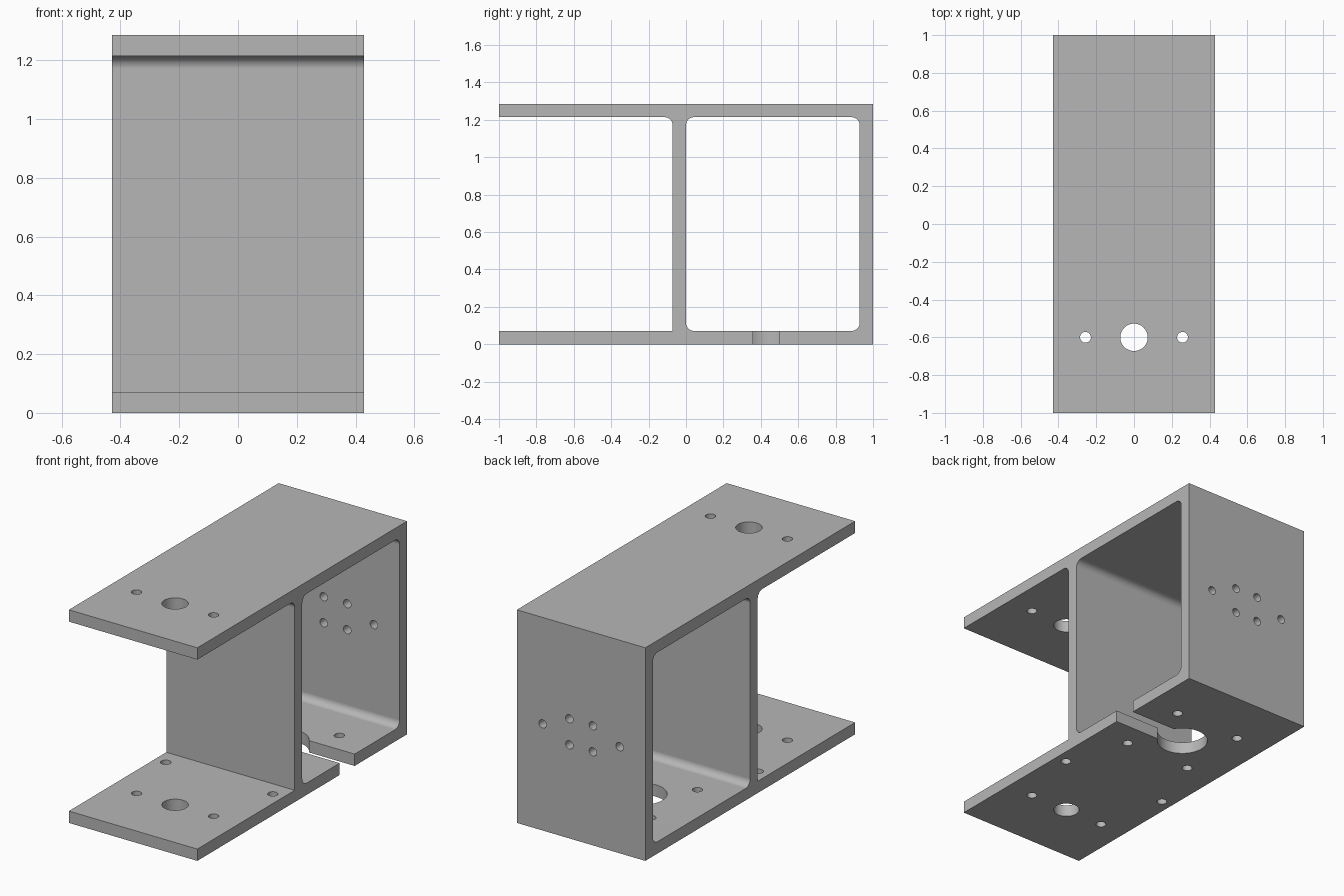
import bpy, bmesh
from math import sin, cos, radians

cube = bpy.data.objects.get("Cube")
if cube:
    bpy.data.objects.remove(cube, do_unlink=True)

# Main dimensions
W = 0.4286          # half width
H = 1.2857          # height
T = 0.0714          # plate thickness
R = 0.043           # inside fillet radius
HOLE = 0.0286       # small screw hole radius

grey = bpy.data.materials.new("bracket grey")
grey.use_nodes = True
grey.diffuse_color = (0.47, 0.47, 0.47, 1)
grey.node_tree.nodes["Principled BSDF"].inputs["Base Color"].default_value = (0.47, 0.47, 0.47, 1)

# Ways to place a flat outline (u, v) at depth w along each axis
AXES = {"X": lambda u, v, w: (w, u, v),
        "Y": lambda u, v, w: (u, w, v),
        "Z": lambda u, v, w: (u, v, w)}


def arc(cu, cv, r, start, end, steps):
    angles = [radians(start + (end - start) * i / steps) for i in range(steps + 1)]
    return [(cu + r * cos(a), cv + r * sin(a)) for a in angles]


def circle(cu, cv, r, steps=32):
    return arc(cu, cv, r, 0, 360, steps)[:-1]


def prism(bm, outline, axis, low, high):
    place = AXES[axis]
    bottom = bm.faces.new([bm.verts.new(place(u, v, low)) for u, v in outline])
    top = bmesh.ops.extrude_face_region(bm, geom=[bottom])["geom"]
    verts = [g for g in top if isinstance(g, bmesh.types.BMVert)]
    bmesh.ops.translate(bm, verts=verts, vec=place(0, 0, high - low))


def make_object(name, bm):
    bmesh.ops.recalc_face_normals(bm, faces=bm.faces)
    mesh = bpy.data.meshes.new(name)
    bm.to_mesh(mesh)
    bm.free()
    mesh.materials.append(grey)
    obj = bpy.data.objects.new(name, mesh)
    bpy.context.collection.objects.link(obj)
    return obj


# Side profile: closed box at the back, two flanges reaching forward
bm = bmesh.new()
profile = [(-1, 0), (1, 0), (1, H), (-1, H), (-1, H - T)]
profile += arc(-T - R, H - T - R, R, 90, 0, 8)
profile += [(-T, T), (-1, T)]
prism(bm, profile, "X", -W, W)
bracket = make_object("bracket", bm)

# Rounded cavity through the box
bm = bmesh.new()
cavity = []
for cu, cv, start in ((1 - T - R, H - T - R, 0), (R, H - T - R, 90),
                      (R, T + R, 180), (1 - T - R, T + R, 270)):
    cavity += arc(cu, cv, R, start, start + 90, 8)
prism(bm, cavity, "X", -W - 0.1, W + 0.1)
cavity_cutter = make_object("cavity_cutter", bm)

# Holes and keyhole slot
bm = bmesh.new()
motor_y = 0.4286
prism(bm, circle(0, -0.6, 0.0725, 48), "Z", -0.1, H + 0.1)
for side in (-1, 1):
    prism(bm, circle(side * 0.257, -0.6, HOLE), "Z", -0.1, H + 0.1)
    prism(bm, circle(side * 0.357, -0.1786, HOLE), "Z", -0.1, 0.3)
    prism(bm, circle(side * 0.257, H / 2, 0.025), "Y", 0.8, 1.1)
    for other in (-1, 1):
        prism(bm, circle(side * 0.2214, motor_y + other * 0.2214, HOLE), "Z", -0.1, 0.3)
        prism(bm, circle(side * 0.0786, H / 2 + other * 0.0786, 0.025), "Y", 0.8, 1.1)
keyhole = arc(0, motor_y, 2 * T, 30, 330, 48)
keyhole += [(W + 0.1, motor_y - T), (W + 0.1, motor_y + T)]
prism(bm, keyhole, "Z", -0.1, 0.3)
hole_cutter = make_object("hole_cutter", bm)

# Cut, then bake the result
for cutter in (cavity_cutter, hole_cutter):
    cutter.hide_render = True
    mod = bracket.modifiers.new(cutter.name, "BOOLEAN")
    mod.operation = "DIFFERENCE"
    mod.solver = "EXACT"
    mod.object = cutter
bpy.context.view_layer.update()
graph = bpy.context.evaluated_depsgraph_get()
baked = bpy.data.meshes.new_from_object(bracket.evaluated_get(graph))
bracket.modifiers.clear()
bracket.data = baked
for cutter in (cavity_cutter, hole_cutter):
    bpy.data.objects.remove(cutter, do_unlink=True)

# Smooth fillets and bores, crisp edges elsewhere
bpy.ops.object.select_all(action="DESELECT")
bracket.select_set(True)
bpy.context.view_layer.objects.active = bracket
bpy.ops.object.shade_smooth_by_angle(angle=radians(30))
weighted = bracket.modifiers.new("flat plates", "WEIGHTED_NORMAL")
weighted.keep_sharp = True
